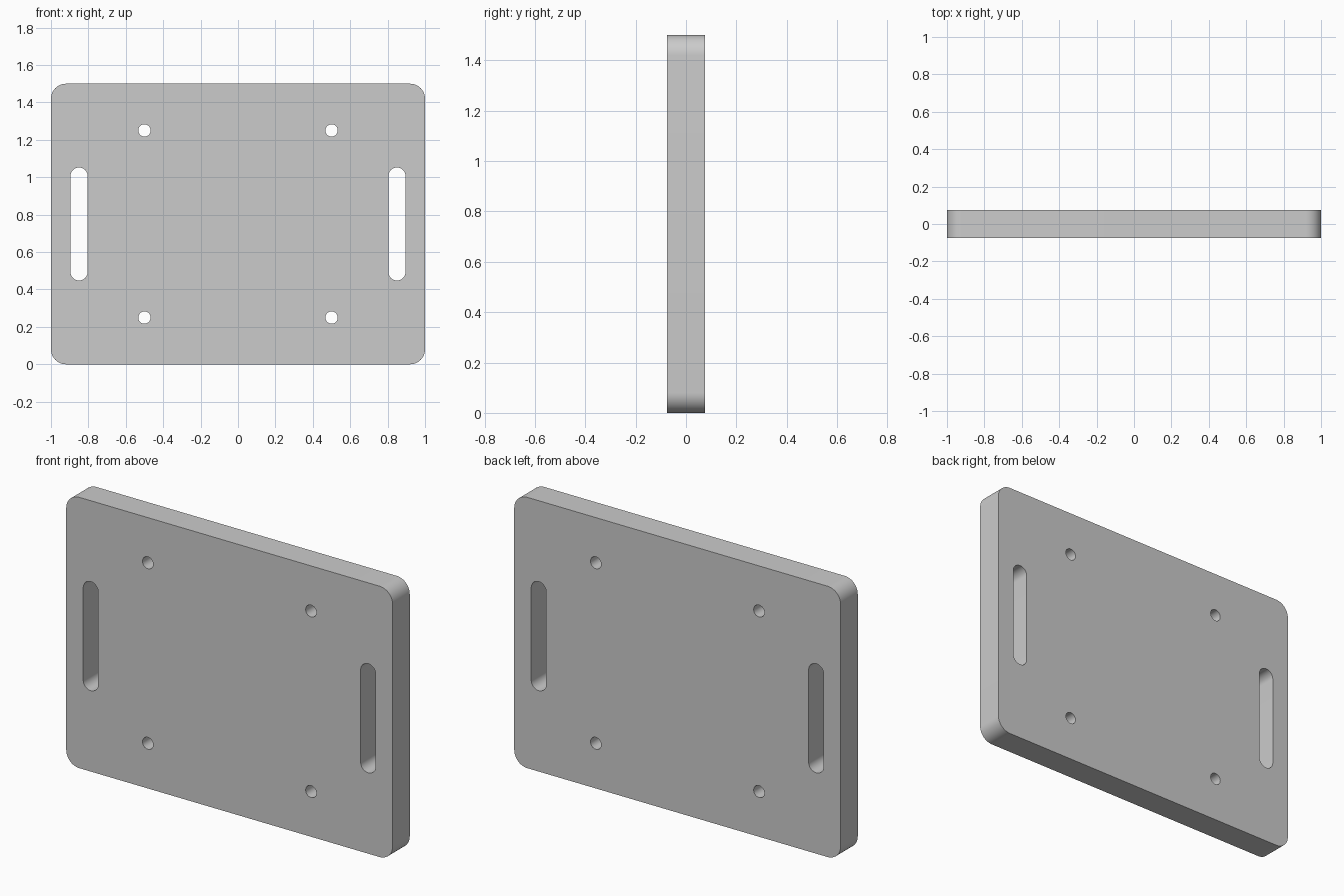
import bpy, bmesh
from math import cos, sin, pi, radians

if "Cube" in bpy.data.objects:
    bpy.data.objects.remove(bpy.data.objects["Cube"])

HALF_THICK = 0.075


def rounded_outline(cx, cz, half_w, half_h, r, steps):
    """Rounded rectangle; also gives slots and circles when r fills the size."""
    pts = []
    for i, (sx, sz) in enumerate([(1, 1), (-1, 1), (-1, -1), (1, -1)]):
        for k in range(steps + 1):
            a = (i + k / steps) * pi / 2
            p = (cx + sx * (half_w - r) + r * cos(a),
                 cz + sz * (half_h - r) + r * sin(a))
            if not pts or abs(p[0] - pts[-1][0]) + abs(p[1] - pts[-1][1]) > 1e-5:
                pts.append(p)
    if abs(pts[0][0] - pts[-1][0]) + abs(pts[0][1] - pts[-1][1]) < 1e-5:
        pts.pop()
    return pts


# Plate outline, then handle slots and screw holes as inner loops
loops = [rounded_outline(0, 0.75, 1.0, 0.75, 0.08, 12)]
for s in (-1, 1):
    loops.append(rounded_outline(s * 0.85, 0.75, 0.046, 0.302, 0.046, 10))
    for z in (0.25, 1.25):
        loops.append(rounded_outline(s * 0.5, z, 0.033, 0.033, 0.033, 8))

# Filled, extruded profile
curve = bpy.data.curves.new("mounting_plate", 'CURVE')
curve.dimensions = '2D'
curve.fill_mode = 'BOTH'
curve.extrude = HALF_THICK
for loop in loops:
    spline = curve.splines.new('POLY')
    spline.points.add(len(loop) - 1)
    for point, (x, z) in zip(spline.points, loop):
        point.co = (x, z, 0, 1)
    spline.use_cyclic_u = True

plate = bpy.data.objects.new("mounting_plate", curve)
bpy.context.collection.objects.link(plate)
plate.rotation_euler.x = radians(90)
bpy.context.view_layer.objects.active = plate
plate.select_set(True)
bpy.ops.object.convert(target='MESH')
bpy.ops.object.transform_apply(location=False, rotation=True, scale=False)

# Weld caps to walls and smooth the rounded walls
bm = bmesh.new()
bm.from_mesh(plate.data)
bmesh.ops.remove_doubles(bm, verts=bm.verts, dist=1e-5)
bmesh.ops.recalc_face_normals(bm, faces=bm.faces)
bm.to_mesh(plate.data)
bm.free()
bpy.ops.object.shade_smooth_by_angle(angle=radians(30))
